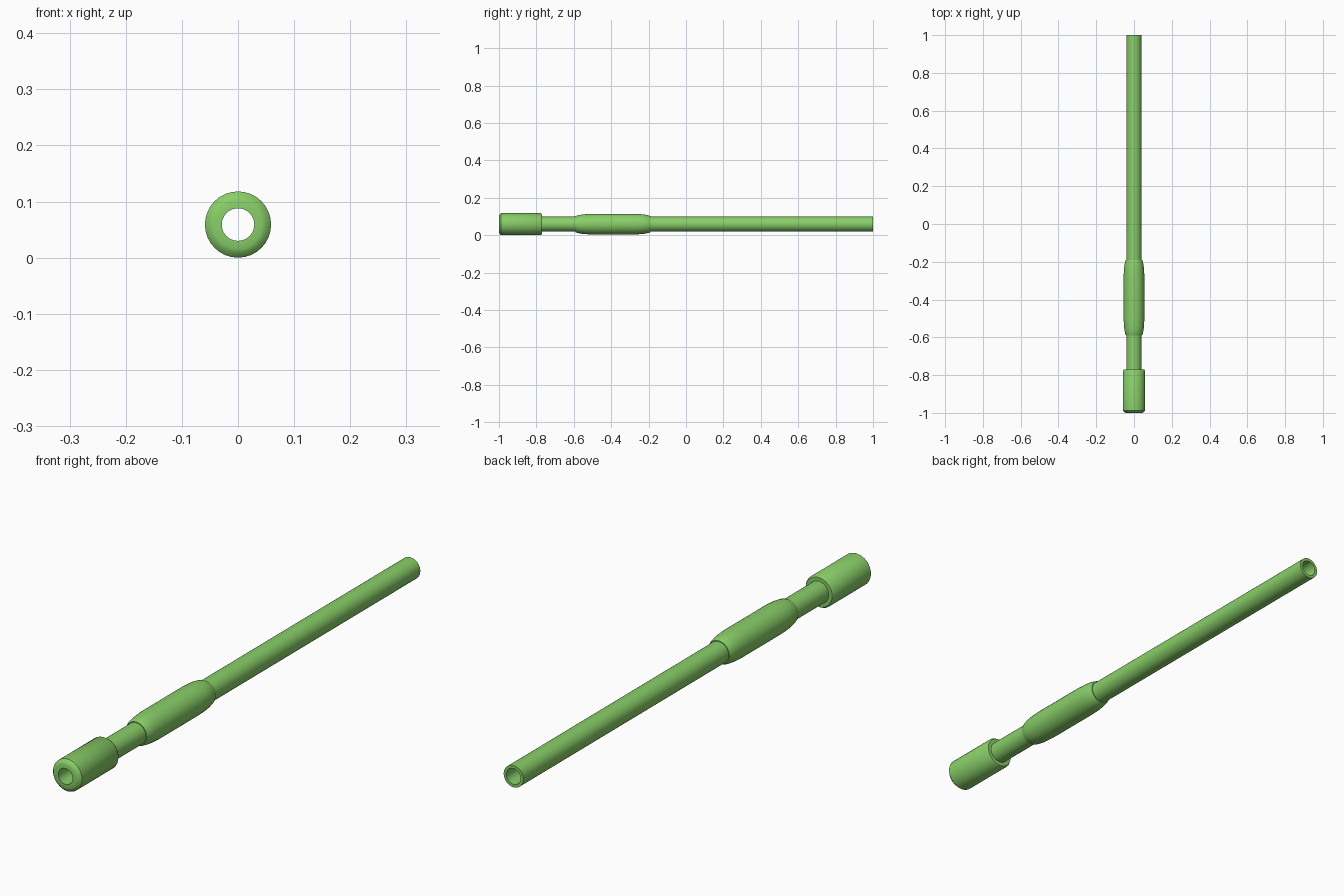
import bpy, bmesh, math

if "Cube" in bpy.data.objects:
    bpy.data.objects.remove(bpy.data.objects["Cube"])

SIDES = 32
AXIS_Z = 0.059


def lathe(name, profile, mat, closed=True):
    """Revolve (y, radius) points around the long axis."""
    bm = bmesh.new()
    rings = []
    for y, r in profile:
        ring = []
        for i in range(SIDES):
            a = 2 * math.pi * i / SIDES
            ring.append(bm.verts.new((r * math.sin(a), y, AXIS_Z + r * math.cos(a))))
        rings.append(ring)
    count = len(rings) if closed else len(rings) - 1
    for k in range(count):
        a, b = rings[k], rings[(k + 1) % len(rings)]
        for i in range(SIDES):
            j = (i + 1) % SIDES
            bm.faces.new((a[i], a[j], b[j], b[i]))
    bmesh.ops.recalc_face_normals(bm, faces=bm.faces)
    mesh = bpy.data.meshes.new(name)
    bm.to_mesh(mesh)
    bm.free()
    mesh.materials.append(mat)
    obj = bpy.data.objects.new(name, mesh)
    bpy.context.collection.objects.link(obj)
    bpy.ops.object.select_all(action='DESELECT')
    obj.select_set(True)
    bpy.context.view_layer.objects.active = obj
    bpy.ops.object.shade_smooth_by_angle(angle=math.radians(35))
    return obj


green = bpy.data.materials.new("green")
green.diffuse_color = (0.25, 0.62, 0.14, 1)
green.use_nodes = True
green.node_tree.nodes["Principled BSDF"].inputs["Base Color"].default_value = green.diffuse_color

# Long hollow tube
lathe("tube", [(-0.78, 0.04), (1.0, 0.04), (1.0, 0.029), (-0.78, 0.029)], green)

# Thick front collar with bevelled rims and a through bore
lathe("front_collar", [
    (-1.0, 0.029), (-1.0, 0.043), (-0.997, 0.051), (-0.988, 0.059),
    (-0.778, 0.059), (-0.77, 0.054), (-0.77, 0.029)], green)

# Swollen grip, rounded at both ends and fitted over the tube
half = [(0.20, 0.039), (0.20, 0.043), (0.19, 0.047), (0.17, 0.051),
        (0.145, 0.0535), (0.11, 0.055)]
grip = [(-0.39 - d, r) for d, r in half] + [(-0.39 + d, r) for d, r in reversed(half)]
lathe("grip", grip, green, closed=False)
